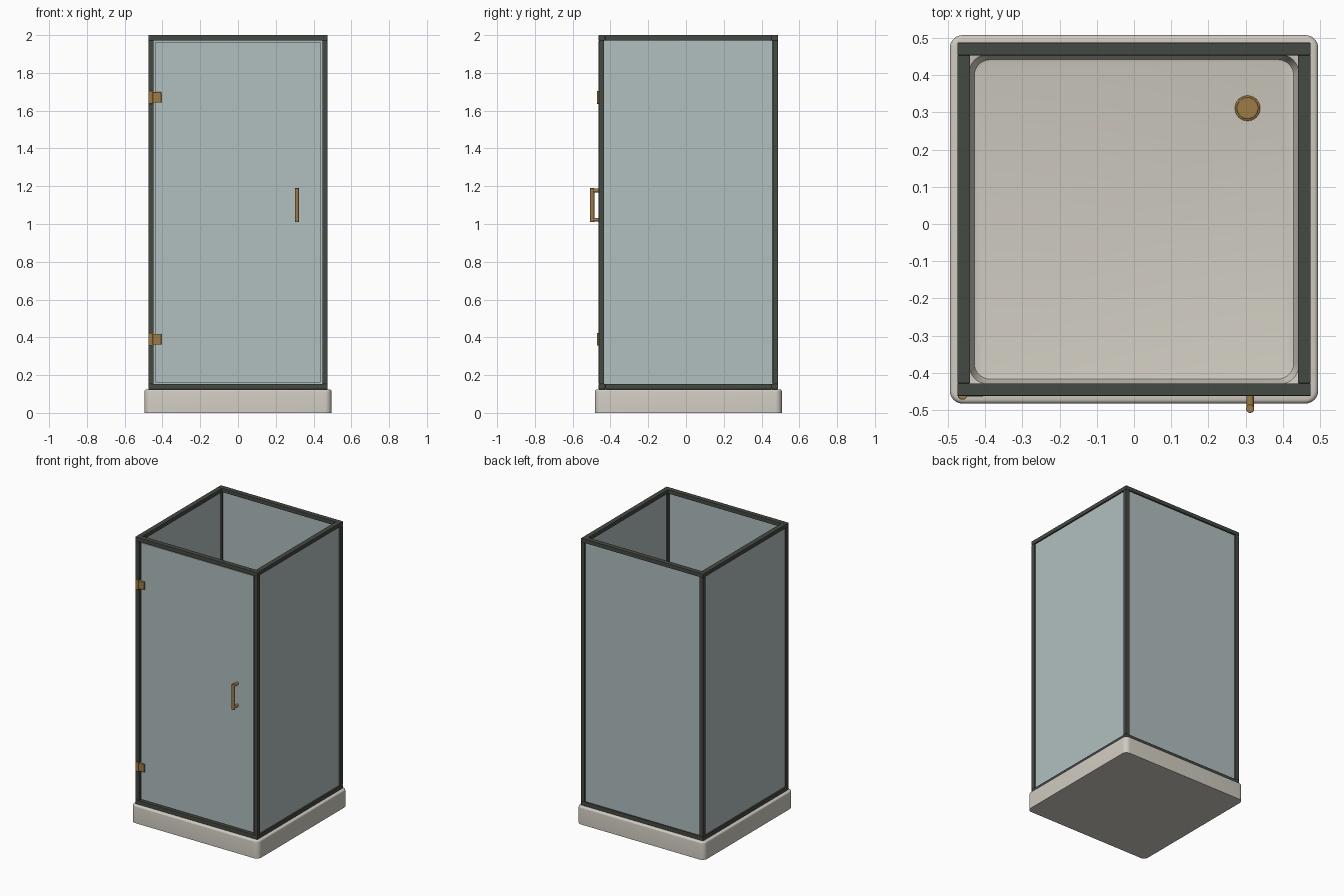
import bpy, bmesh, math
from mathutils import Vector

if "Cube" in bpy.data.objects:
    bpy.data.objects.remove(bpy.data.objects["Cube"])

CY = 0.0125            # enclosure centre in y (the handle sticks out in front)
OUT = 0.4745           # outer half size of the frame
Z0, Z1 = 0.125, 2.0    # frame bottom and top
POST, RAIL = 0.028, 0.034


def material(name, rgb):
    m = bpy.data.materials.new(name)
    m.diffuse_color = (*rgb, 1)
    m.use_nodes = True
    m.node_tree.nodes["Principled BSDF"].inputs["Base Color"].default_value = m.diffuse_color
    return m


DARK = material("dark_metal", (0.06, 0.068, 0.055))
STONE = material("cream_acrylic", (0.63, 0.6, 0.53))
GLASS = material("glass", (0.44, 0.52, 0.52))
BRASS = material("brass", (0.34, 0.2, 0.06))


def finish(name, bm, mat, bevel=0, segs=2, smooth=True):
    bmesh.ops.recalc_face_normals(bm, faces=bm.faces)
    me = bpy.data.meshes.new(name)
    bm.to_mesh(me)
    bm.free()
    ob = bpy.data.objects.new(name, me)
    bpy.context.collection.objects.link(ob)
    me.materials.append(mat)
    if bevel:
        mod = ob.modifiers.new("bevel", 'BEVEL')
        mod.width, mod.segments, mod.limit_method = bevel, segs, 'ANGLE'
    if smooth:
        bpy.ops.object.select_all(action='DESELECT')
        bpy.context.view_layer.objects.active = ob
        ob.select_set(True)
        bpy.ops.object.shade_smooth_by_angle(angle=math.radians(35))
    return ob


def box(name, lo, hi, mat, bevel=0):
    bm = bmesh.new()
    bmesh.ops.create_cube(bm, size=1)
    for v in bm.verts:
        v.co = [(a + b) / 2 + c * (b - a) for a, b, c in zip(lo, hi, v.co)]
    return finish(name, bm, mat, bevel, smooth=False)


def cylinder(name, a, b, r, mat, bevel=0, sides=24):
    a, b = Vector(a), Vector(b)
    bm = bmesh.new()
    bmesh.ops.create_cone(bm, cap_ends=True, segments=sides, radius1=r, radius2=r, depth=(b - a).length)
    q = (b - a).to_track_quat('Z', 'Y')
    for v in bm.verts:
        v.co = q @ v.co + (a + b) / 2
    return finish(name, bm, mat, bevel)


# Tray: stacked rounded-square rings (half size, corner radius, height)
def ring(bm, h, r, z, n=8):
    vs = []
    for k, (sx, sy) in enumerate([(1, 1), (-1, 1), (-1, -1), (1, -1)]):
        for i in range(n + 1):
            a = math.pi / 2 * (k + i / n)
            vs.append(bm.verts.new((sx * (h - r) + r * math.cos(a), CY + sy * (h - r) + r * math.sin(a), z)))
    return vs


profile = [(0.495, 0.035, 0)]
for i in range(5):      # rounded outer lip
    a = math.pi / 8 * i
    profile.append((0.483 + 0.012 * math.cos(a), 0.023 + 0.012 * math.cos(a), 0.113 + 0.012 * math.sin(a)))
profile += [(0.446, 0.05, 0.125), (0.442, 0.048, 0.123), (0.440, 0.046, 0.118), (0.432, 0.044, 0.078),
            (0.429, 0.042, 0.072), (0.422, 0.038, 0.07)]
bm = bmesh.new()
rings = [ring(bm, *p) for p in profile]
for p, q in zip(rings, rings[1:]):
    for i in range(len(p)):
        j = (i + 1) % len(p)
        bm.faces.new((p[i], p[j], q[j], q[i]))
bm.faces.new(rings[0])
bm.faces.new(rings[-1])
finish("shower_tray", bm, STONE)

# Drain cover
cylinder("drain_rim", (0.305, 0.311, 0.066), (0.305, 0.311, 0.073), 0.034, BRASS, 0.002, 32)
cylinder("drain_cover", (0.305, 0.311, 0.07), (0.305, 0.311, 0.077), 0.029, BRASS, 0.002, 32)

# Corner posts
for nx, sx in (("left", -1), ("right", 1)):
    for ny, sy in (("front", -1), ("back", 1)):
        xs = sorted((sx * OUT, sx * (OUT - POST)))
        ys = sorted((CY + sy * OUT, CY + sy * (OUT - POST)))
        box(f"{ny}_{nx}_post", (xs[0], ys[0], Z0 + POST), (xs[1], ys[1], Z1 - POST), DARK, 0.002)

# Top and bottom rails on all four sides
IN = OUT - RAIL
for nz, z in (("bottom", Z0), ("top", Z1 - POST)):
    for s, nx, ny in ((-1, "left", "front"), (1, "right", "back")):
        u = sorted((s * OUT, s * IN))
        box(f"{nz}_{ny}_rail", (-OUT, CY + u[0], z), (OUT, CY + u[1], z + POST), DARK, 0.002)
        box(f"{nz}_{nx}_rail", (u[0], CY - IN, z), (u[1], CY + IN, z + POST), DARK, 0.002)

# Fixed glass on sides and back, door glass with a small gap in front
MID, T, W = OUT - POST / 2, 0.004, OUT - POST
GZ0, GZ1 = Z0 + POST, Z1 - POST
for n, s in (("left", -1), ("right", 1)):
    box(f"{n}_glass", (s * MID - T, CY - W, GZ0), (s * MID + T, CY + W, GZ1), GLASS)
box("back_glass", (-W, CY + MID - T, GZ0), (W, CY + MID + T, GZ1), GLASS)
DY = CY - MID
box("door_glass", (-0.438, DY - T, GZ0 + 0.008), (0.438, DY + T, GZ1 - 0.008), GLASS)

# Door hinges: barrel on the post, leaf clamped on the glass
for n, z in (("lower", 0.39), ("upper", 1.67)):
    cylinder(f"{n}_hinge_barrel", (-0.461, -0.459, z - 0.034), (-0.461, -0.459, z + 0.034), 0.013, BRASS, 0.002)
    box(f"{n}_hinge_leaf", (-0.461, DY - 0.016, z - 0.028), (-0.406, DY + 0.012, z + 0.028), BRASS, 0.002)

# Pull handle: vertical grip with two standoffs
HX, HY, R = 0.312, -0.4965, 0.011
cylinder("handle_grip", (HX, HY, 1.01), (HX, HY, 1.19), R, BRASS, 0.002)
for n, z in (("lower", 1.023), ("upper", 1.177)):
    cylinder(f"{n}_handle_standoff", (HX, HY, z), (HX, DY, z), 0.01, BRASS)
